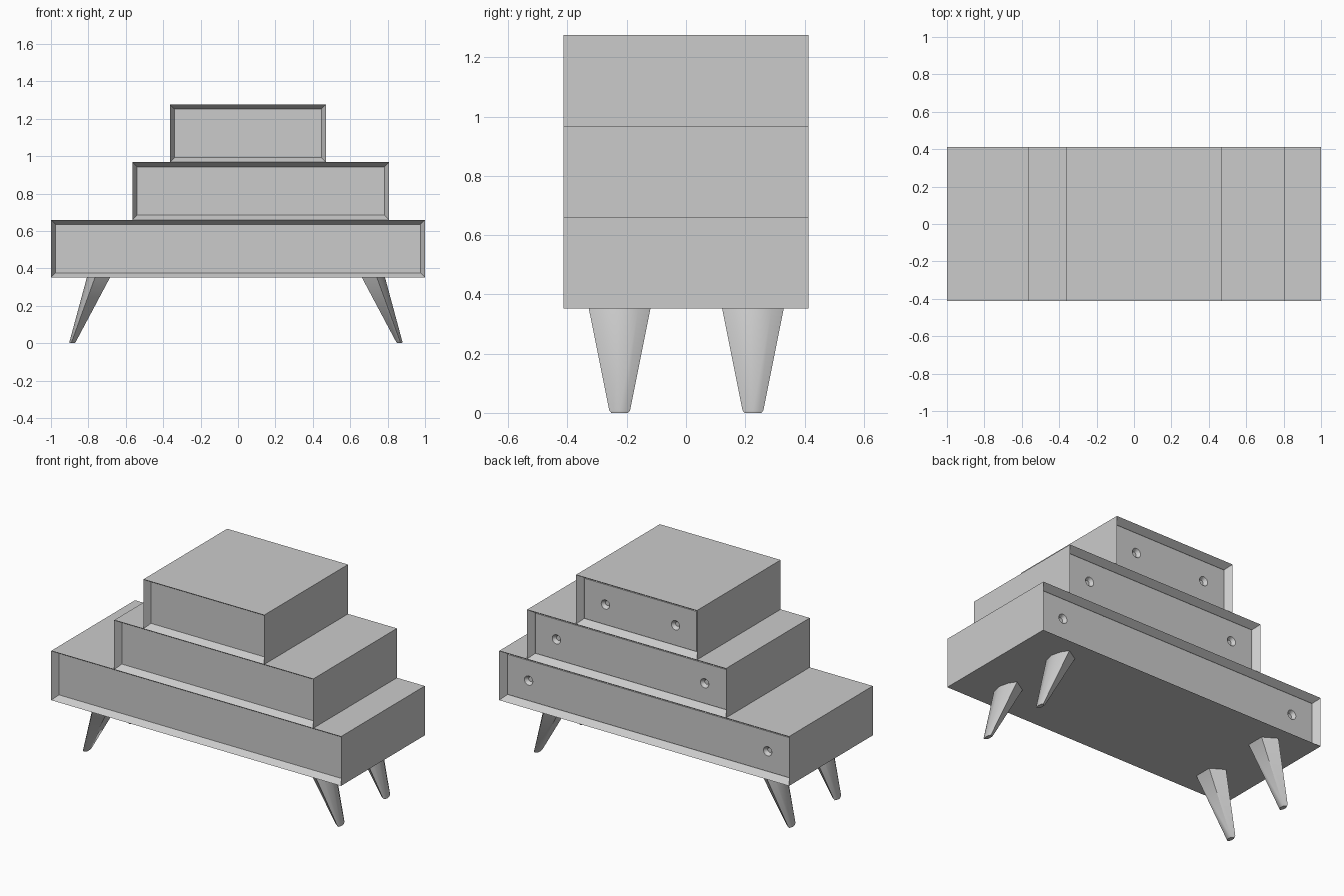
import bpy, bmesh
from math import pi
from mathutils import Matrix, Vector

cube = bpy.data.objects.get("Cube")
if cube:
    bpy.data.objects.remove(cube, do_unlink=True)

grey = bpy.data.materials.new("plain grey")
grey.use_nodes = True
colour = (0.6, 0.6, 0.6, 1)
grey.diffuse_color = colour
grey.node_tree.nodes["Principled BSDF"].inputs["Base Color"].default_value = colour

HALF_DEPTH, HEIGHT, LEG_TOP = 0.413, 0.308, 0.352


def make_object(name, bm):
    bmesh.ops.recalc_face_normals(bm, faces=bm.faces)
    mesh = bpy.data.meshes.new(name)
    bm.to_mesh(mesh)
    bm.free()
    mesh.materials.append(grey)
    obj = bpy.data.objects.new(name, mesh)
    bpy.context.collection.objects.link(obj)
    return obj


def activate(obj):
    bpy.ops.object.select_all(action="DESELECT")
    obj.select_set(True)
    bpy.context.view_layer.objects.active = obj


def drawer_box(name, x_min, x_max, level):
    """Box with bevelled recesses, a gap round the back panel and finger holes."""
    mid, width = (x_min + x_max) / 2, x_max - x_min
    z = LEG_TOP + HEIGHT * (level + 0.5)
    bm = bmesh.new()
    bmesh.ops.create_cube(bm, size=1, matrix=Matrix.Translation((mid, 0, z))
                          @ Matrix.Diagonal((width, 2 * HALF_DEPTH, HEIGHT, 1)))
    bm.normal_update()
    front = [f for f in bm.faces if f.normal.y < -0.9]
    back = [f for f in bm.faces if f.normal.y > 0.9]
    for face in (front, back):
        bmesh.ops.inset_individual(bm, faces=face, thickness=0.035, depth=-0.04)
    # Narrow groove between the frame and the back panel
    for thickness, depth in ((0.0005, -0.025), (0.005, 0), (0.0005, 0.025)):
        bmesh.ops.inset_individual(bm, faces=back, thickness=thickness, depth=depth)
    box = make_object(name, bm)

    # Countersunk finger holes cut into the back panel
    panel_y = HALF_DEPTH - 0.04
    cutter_bm = bmesh.new()
    for side in (-1, 1):
        place = Matrix.Translation((mid + side * (width / 2 - 0.175), panel_y, z))
        bmesh.ops.create_cone(cutter_bm, cap_ends=True, segments=20,
                              radius1=0.044, radius2=0.014, depth=0.04,
                              matrix=place @ Matrix.Rotation(pi / 2, 4, "X"))
    cutter = make_object("hole_cutter", cutter_bm)
    cutter.hide_render = True
    activate(box)
    cut = box.modifiers.new("holes", "BOOLEAN")
    cut.operation, cut.solver, cut.object = "DIFFERENCE", "EXACT", cutter
    bpy.ops.object.modifier_apply(modifier=cut.name)
    bpy.data.objects.remove(cutter, do_unlink=True)
    bpy.ops.object.shade_smooth_by_angle(angle=0.4)


# Rounded outer side, flat tapering inner side: (outward, y)
LEG_SECTION = [(-1, -0.53), (0.3, -1), (0.75, -0.6), (1, 0),
               (0.75, 0.6), (0.3, 1), (-1, 0.53)]


def leg(name, side, y):
    """Splayed tapering leg with a slightly chamfered foot."""
    bm = bmesh.new()
    rings = []
    # height, centre x, half thickness, half width
    for z, x, thick, wide in ((0, 0.875, 0.013, 0.028), (0.008, 0.873, 0.017, 0.035),
                              (LEG_TOP, 0.735, 0.062, 0.104)):
        rings.append([bm.verts.new((side * (x + u * thick) - 0.011, y + v * wide, z))
                      for u, v in LEG_SECTION])
    count = len(LEG_SECTION)
    for low, high in zip(rings, rings[1:]):
        for i in range(count):
            j = (i + 1) % count
            bm.faces.new((low[i], low[j], high[j], high[i]))
    bm.faces.new(rings[0])
    bm.faces.new(rings[-1])
    activate(make_object(name, bm))
    bpy.ops.object.shade_smooth_by_angle(angle=0.8)


drawer_box("bottom_drawer", -1, 1, 0)
drawer_box("middle_drawer", -0.565, 0.808, 1)
drawer_box("top_drawer", -0.364, 0.47, 2)

for end, y in (("front", -0.224), ("back", 0.226)):
    for hand, side in (("left", 1), ("right", -1)):
        leg(f"{end}_{hand}_leg", side, y)
